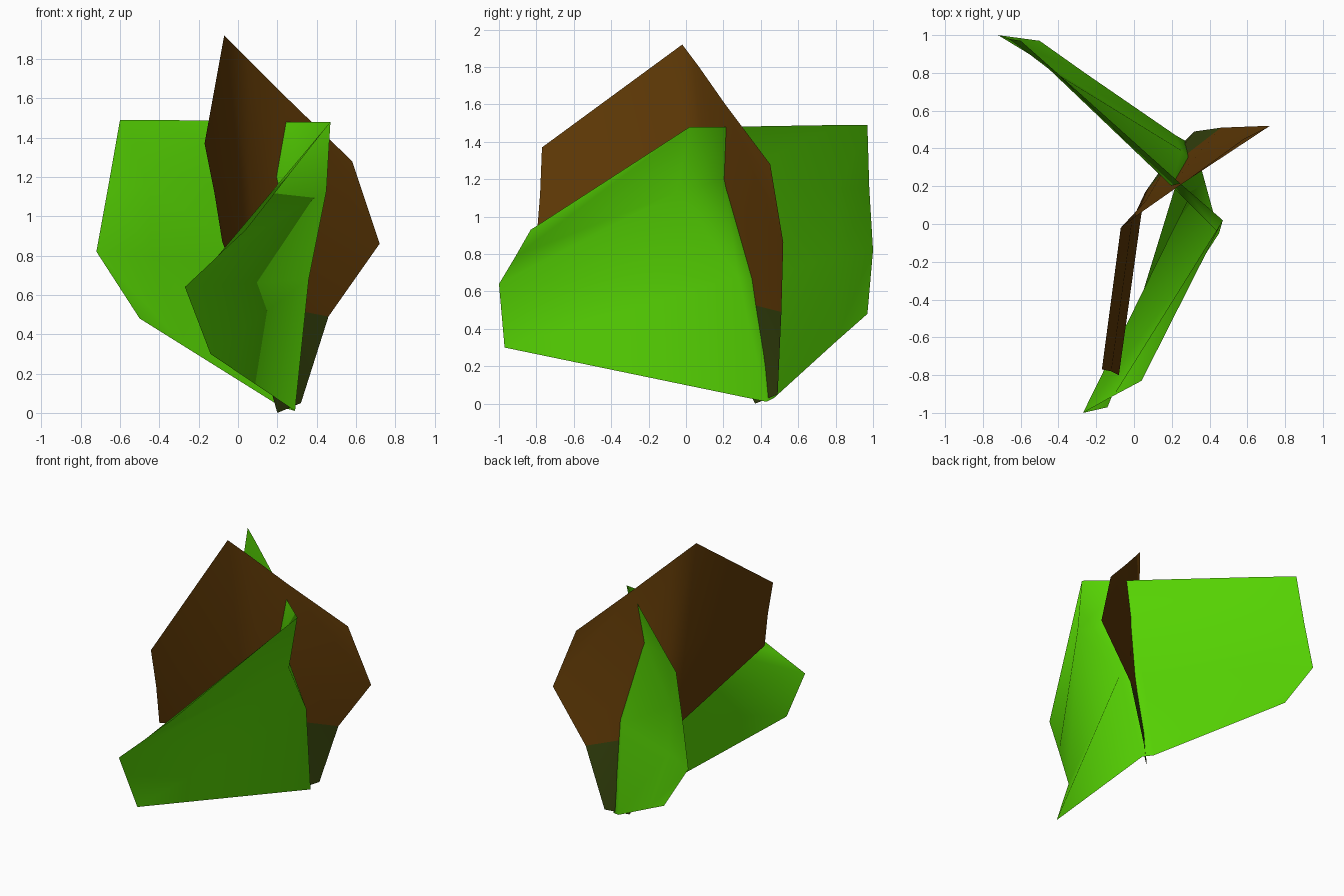
import bpy
import bmesh
from mathutils import Vector

default_cube = bpy.data.objects.get("Cube")
if default_cube:
    bpy.data.objects.remove(default_cube, do_unlink=True)


def make_material(name, colour):
    material = bpy.data.materials.new(name)
    material.use_nodes = True
    rgba = (*colour, 1)
    material.diffuse_color = rgba
    shader = next(n for n in material.node_tree.nodes if n.type == "BSDF_PRINCIPLED")
    shader.inputs["Base Color"].default_value = rgba
    shader.inputs["Roughness"].default_value = 1
    return material


leaf_green = make_material("leaf green", (0.092, 0.65, 0.001))
bark_brown = make_material("bark brown", (0.12, 0.043, 0.002))
dark_olive = make_material("dark olive", (0.036, 0.056, 0.004))


def build_sheet(name, rows, materials, tip=()):
    """Join rows of points into one smooth sheet, with an optional lower tip."""
    bm = bmesh.new()
    grid = [[bm.verts.new(Vector(point)) for point in row] for row in rows]
    for upper, lower in zip(grid, grid[1:]):
        for i in range(len(upper) - 1):
            bm.faces.new((upper[i], lower[i], lower[i + 1], upper[i + 1]))
    # The tip hangs from the last four points of the lowest row
    if tip:
        crease, bend, middle, outer = grid[-1][-4:]
        near, far = [bm.verts.new(Vector(point)) for point in tip]
        for corners in ((crease, near, bend), (bend, near, middle),
                        (middle, near, far, outer)):
            bm.faces.new(corners).material_index = 1
    for face in bm.faces:
        face.smooth = True
    mesh = bpy.data.meshes.new(name)
    bm.to_mesh(mesh)
    bm.free()
    for material in materials:
        mesh.materials.append(material)
    sheet = bpy.data.objects.new(name, mesh)
    bpy.context.scene.collection.objects.link(sheet)
    return sheet


# Green leaf: back edge, back bulge, two fold lines, front edge, from top to bottom
leaf_rows = [
    [(-.6, .97, 1.49), (-.43, .82, 1.49), (.25, .21, 1.48), (.47, .02, 1.48),
     (.04, -.83, .93)],
    [(-.66, .98, 1.15), (-.45, .82, 1.15), (.2, .2, 1.2), (.45, -.05, 1.13),
     (-.11, -.91, .79)],
    [(-.72, 1, .82), (-.44, .83, .8), (.25, .39, .66), (.36, .28, .68),
     (-.27, -1, .64)],
    [(-.5, .97, .48), (-.26, .8, .33), (.22, .47, .03), (.29, .43, .01),
     (-.14, -.97, .3)],
]
build_sheet("green_leaf", leaf_rows, [leaf_green])

# Brown leaf: front edge, crease, bend, middle, outer edge, from top to bottom
brown_rows = [
    [(-.17, -.77, 1.37), (-.07, -.02, 1.92), (.05, .07, 1.8), (.25, .21, 1.6),
     (.58, .45, 1.28)],
    [(-.12, -.78, 1.12), (-.01, .02, 1.15), (.06, .12, 1.15), (.2, .21, 1.15),
     (.72, .52, .86)],
    [(-.08, -.8, .87), (.04, .06, .57), (.06, .17, .56), (.15, .27, .55),
     (.46, .51, .49)],
]
stalk_tip = [(.2, .37, 0), (.32, .49, .05)]
build_sheet("brown_leaf", brown_rows, [bark_brown, dark_olive], stalk_tip)
